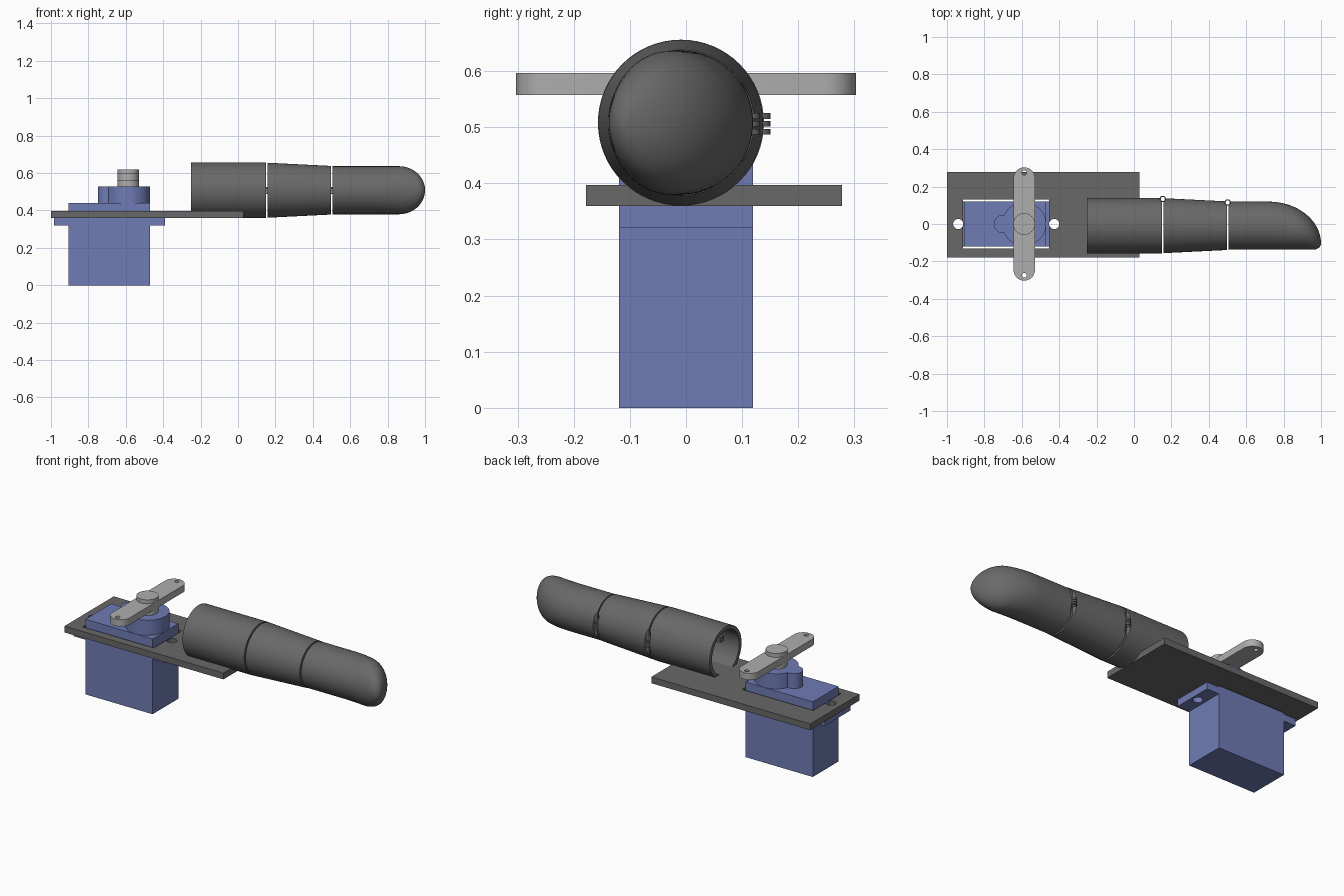
import bpy, bmesh
from math import sin, cos, pi, sqrt, radians

if "Cube" in bpy.data.objects:
    bpy.data.objects.remove(bpy.data.objects["Cube"])


def material(name, rgb):
    m = bpy.data.materials.new(name)
    m.diffuse_color = (*rgb, 1)
    m.use_nodes = True
    m.node_tree.nodes["Principled BSDF"].inputs["Base Color"].default_value = m.diffuse_color
    return m


BLUE = material("servo_blue", (0.16, 0.20, 0.46))
LIGHT = material("light_grey", (0.42, 0.42, 0.42))
DARK = material("dark_grey", (0.14, 0.14, 0.14))


def finish(name, bm, mat):
    bmesh.ops.recalc_face_normals(bm, faces=bm.faces)
    me = bpy.data.meshes.new(name)
    bm.to_mesh(me)
    bm.free()
    ob = bpy.data.objects.new(name, me)
    bpy.context.collection.objects.link(ob)
    if mat:
        me.materials.append(mat)
    return ob


def prism(name, pts, z0, z1, mat=None):
    bm = bmesh.new()
    lo = [bm.verts.new((x, y, z0)) for x, y in pts]
    hi = [bm.verts.new((x, y, z1)) for x, y in pts]
    bm.faces.new(lo)
    bm.faces.new(hi)
    for i in range(len(pts)):
        j = (i + 1) % len(pts)
        bm.faces.new((lo[i], lo[j], hi[j], hi[i]))
    return finish(name, bm, mat)


def box(name, x0, x1, y0, y1, z0, z1, mat=None):
    return prism(name, [(x0, y0), (x1, y0), (x1, y1), (x0, y1)], z0, z1, mat)


def cyl(name, x, y, r, z0, z1, mat=None, n=48):
    pts = [(x + r * cos(2 * pi * i / n), y + r * sin(2 * pi * i / n)) for i in range(n)]
    return prism(name, pts, z0, z1, mat)


def cut(ob, *cutters):
    for c in cutters:
        mod = ob.modifiers.new("cut", 'BOOLEAN')
        mod.object, mod.solver = c, 'EXACT'
    bpy.context.view_layer.update()
    dg = bpy.context.evaluated_depsgraph_get()
    me = bpy.data.meshes.new_from_object(ob.evaluated_get(dg))
    ob.modifiers.clear()
    ob.data = me
    for c in cutters:
        bpy.data.objects.remove(c)
    return ob


def loft(name, rings, closed, n=64):
    """Skin elliptical rings (x, cy, ry, rz) along x, around the finger's axis height."""
    bm = bmesh.new()
    vs = [[bm.verts.new((x, cy + ry * cos(2 * pi * i / n), AXIS_Z + rz * sin(2 * pi * i / n)))
           for i in range(n)] for x, cy, ry, rz in rings]
    pairs = list(zip(vs, vs[1:])) + ([(vs[-1], vs[0])] if closed else [])
    for a, b in pairs:
        for i in range(n):
            j = (i + 1) % n
            bm.faces.new((a[i], a[j], b[j], b[i]))
    if not closed:
        bm.faces.new(vs[0])
        bm.faces.new(vs[-1])
    return finish(name, bm, DARK)


AXIS_Z, AXIS_Y, WALL = 0.508, -0.009, 0.022
SX = -0.587                       # servo output shaft x
HOLES = (-0.94, -0.427)           # mounting screw x positions
HINGES = ((0.154, 0.134), (0.501, 0.115))

# Mounting plate with servo window and screw holes
plate = box("mounting_plate", -1, 0.03, -0.178, 0.278, 0.36, 0.397, DARK)
cut(plate, box("c", -0.915, -0.455, -0.13, 0.13, 0.3, 0.5),
    *[cyl("c", x, 0, 0.027, 0.3, 0.5) for x in HOLES])

# Servo case, ears and gear housing
box("servo_body", -0.905, -0.47, -0.119, 0.119, 0, 0.44, BLUE)
ears = box("servo_ears", -0.983, -0.39, -0.119, 0.119, 0.32, 0.36, BLUE)
cut(ears, *[cyl("c", x, 0, 0.027, 0.2, 0.5) for x in HOLES])
cyl("gear_housing", SX, 0, 0.117, 0.44, 0.528, BLUE)
cyl("idler_housing", -0.70, 0, 0.049, 0.44, 0.528, BLUE)

# Servo horn and hub
R, L = 0.057, 0.303
arc = [(R * cos(pi * i / 20), L - R + R * sin(pi * i / 20)) for i in range(21)]
horn = prism("servo_horn", [(SX + x, y) for x, y in arc] + [(SX - x, -y) for x, y in arc],
             0.557, 0.597, LIGHT)
cut(horn, *[cyl("c", SX, y, 0.013, 0.5, 0.7, n=24) for y in (-0.274, 0.274)])
cyl("horn_hub", SX, 0, 0.058, 0.528, 0.62, LIGHT)


# Hollow finger segments
def segment(name, x0, r0, x1, r1):
    return loft(name, [(x0, AXIS_Y, r0, r0), (x1, AXIS_Y, r1, r1),
                       (x1, AXIS_Y, r1 - WALL, r1 - WALL),
                       (x0, AXIS_Y, r0 - WALL, r0 - WALL)], True)


base = segment("finger_base", -0.25, 0.148, 0.150, 0.148)
middle = segment("finger_middle", 0.158, 0.147, 0.497, 0.130)

# Fingertip: curved down towards -y, rounded in z
outer = [(0.505, AXIS_Y, 0.1285, 0.1285)]
for k in range(31):
    t = radians(89.7) * k / 30
    x = 0.72 + 0.28 * sin(t)
    top = -0.105 + 0.2245 * cos(t)
    bot = -0.105 - 0.0325 * sqrt(1 - (max(0, x - 0.955) / 0.045) ** 2)
    h = 0.1285 * sqrt(1 - (max(0, x - 0.86) / 0.14) ** 2)
    outer.append((x, (top + bot) / 2, (top - bot) / 2, h))
inner = [(0.505 + (x - 0.505) * 0.94, cy, ry - WALL, rz - WALL)
         for x, cy, ry, rz in outer if min(ry, rz) > WALL + 0.015]
tip = loft("finger_tip", inner[::-1] + outer, False)


# Hinges: clearance in the shells, then three stacked knuckle rings each
for parts, (hx, hy) in zip(((base, middle), (middle, tip)), HINGES):
    for p in parts:
        cut(p, cyl("c", hx, hy, 0.0155, 0.42, 0.59, n=24))
    for z in (0.487, 0.501, 0.515):
        ring = cyl("hinge_knuckle", hx, hy, 0.017, z, z + 0.010, DARK, 24)
        cut(ring, cyl("c", hx, hy, 0.011, 0.4, 0.6, n=24))

# Tendon guides on the inner -y wall
for gx, wall_y in ((-0.13, -0.137), (0.33, -0.128)):
    box("tendon_guide", gx - 0.02, gx + 0.02, wall_y, wall_y + 0.035, 0.50, 0.53, DARK)

# Smooth round surfaces, keep edges sharp
for ob in bpy.context.scene.objects:
    ob.select_set(True)
    bpy.context.view_layer.objects.active = ob
bpy.ops.object.shade_smooth_by_angle(angle=radians(32))
